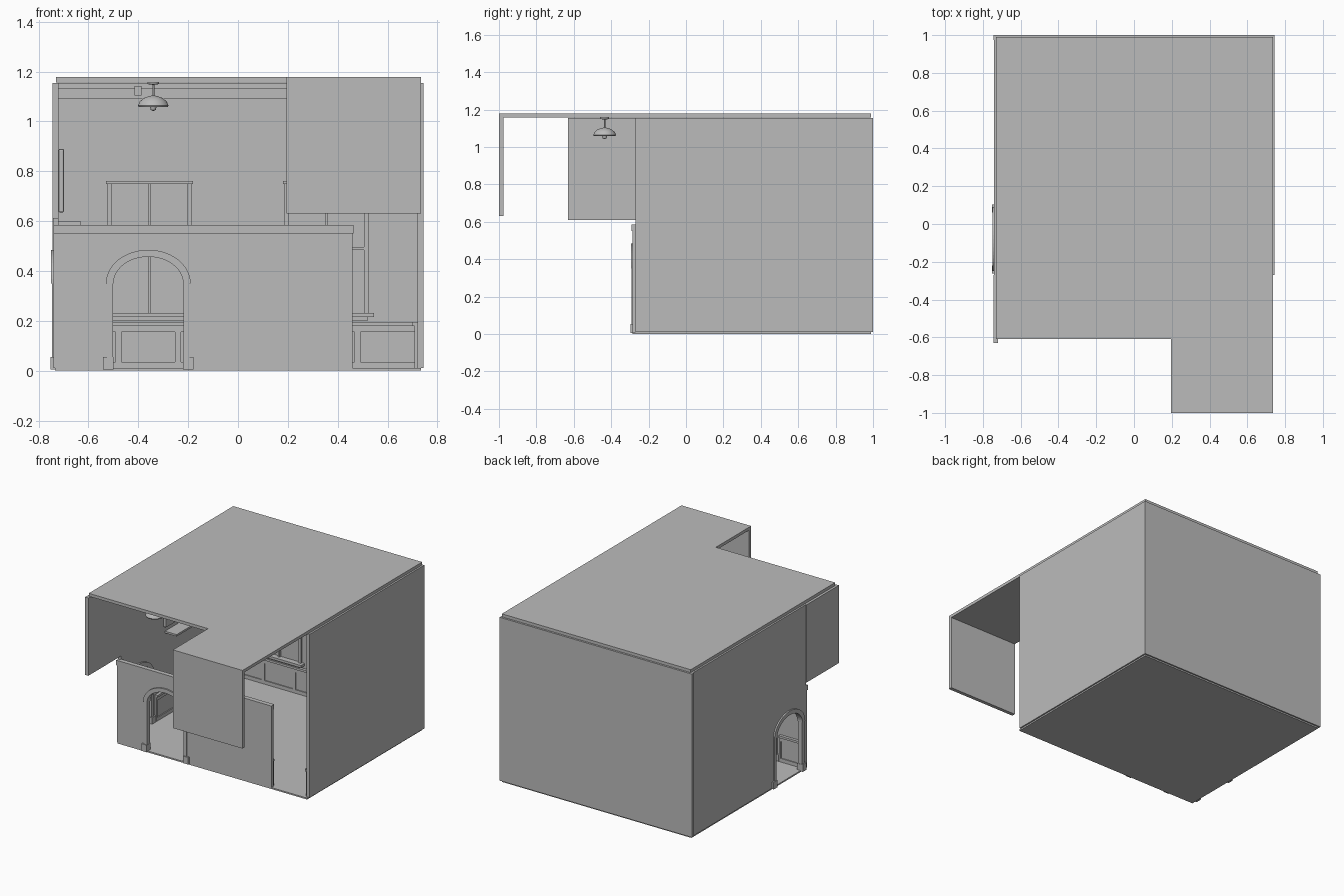
import bpy, bmesh, math
from mathutils import Matrix, Vector

if "Cube" in bpy.data.objects:
    bpy.data.objects.remove(bpy.data.objects["Cube"], do_unlink=True)

grey = bpy.data.materials.new("plain_grey")
grey.use_nodes = True
GREY = (0.5, 0.5, 0.5, 1)
grey.diffuse_color = GREY
grey.node_tree.nodes["Principled BSDF"].inputs["Base Color"].default_value = GREY


def finish(name, bm):
    bmesh.ops.recalc_face_normals(bm, faces=bm.faces)
    me = bpy.data.meshes.new(name)
    bm.to_mesh(me)
    bm.free()
    me.materials.append(grey)
    ob = bpy.data.objects.new(name, me)
    bpy.context.collection.objects.link(ob)
    return ob


def add_box(bm, a, b):
    size = [abs(q - p) for p, q in zip(a, b)]
    mid = [(p + q) / 2 for p, q in zip(a, b)]
    m = Matrix.Translation(mid) @ Matrix.Diagonal((*size, 1))
    bmesh.ops.create_cube(bm, size=1, matrix=m)


def box(name, a, b):
    bm = bmesh.new()
    add_box(bm, a, b)
    return finish(name, bm)


# Inner wall surfaces: u runs along the wall, d points into the room
WALLS = {
    "back": lambda u, d, z: (u, 0.975 - d, z),
    "front": lambda u, d, z: (u, -0.265 + d, z),
    "left": lambda u, d, z: (-0.72 + d, u, z),
    "right": lambda u, d, z: (0.72 - d, u, z),
}


def wall_boxes(name, wall, parts):
    """Boxes given as (u0, u1, z0, z1, depth) on the inside of a wall."""
    bm = bmesh.new()
    to = WALLS[wall]
    for u0, u1, z0, z1, d in parts:
        add_box(bm, to(u0, 0, z0), to(u1, d, z1))
    return finish(name, bm)


def prism(name, wall, outline, d0, d1):
    """Outline in (u, z) extruded through the wall from depth d0 to d1."""
    bm = bmesh.new()
    to = WALLS[wall]
    face = bm.faces.new([bm.verts.new(to(u, d0, z)) for u, z in outline])
    ext = bmesh.ops.extrude_face_region(bm, geom=[face])
    shift = Vector(to(0, d1, 0)) - Vector(to(0, d0, 0))
    bmesh.ops.translate(bm, vec=shift, verts=[v for v in ext["geom"] if isinstance(v, bmesh.types.BMVert)])
    return finish(name, bm)


SPRING, FLOOR = 0.35, 0.01


def arch(c, half, rise, base):
    """Arch line from the left foot over the top to the right foot."""
    pts = [(c - half, base)]
    for i in range(25):
        t = math.pi * (1 - i / 24)
        pts.append((c + half * math.cos(t), SPRING + rise * math.sin(t)))
    return pts + [(c + half, base)]


def arched_wall(wall, u0, u1, top, c, thick):
    hole = arch(c, 0.145, 0.11, FLOOR)
    prism(wall + "_wall_lower", wall, [(u0, FLOOR)] + hole + [(u1, FLOOR), (u1, top), (u0, top)], 0, -thick)
    # Trim around the opening, thicker on the arch than on the jambs
    ring = arch(c, 0.17, 0.135, SPRING) + arch(c, 0.14, 0.107, SPRING)[::-1]
    prism(wall + "_arch_trim", wall, ring, 0.01, -thick - 0.01)
    bm = bmesh.new()
    to = WALLS[wall]
    for s in (-1, 1):
        add_box(bm, to(c + s * 0.142, 0.006, FLOOR), to(c + s * 0.165, -thick - 0.006, SPRING))
        add_box(bm, to(c + s * 0.14, 0.012, 0.005), to(c + s * 0.182, -thick - 0.012, 0.055))
    finish(wall + "_arch_jambs", bm)


def wainscot(name, wall, u0, u1, count):
    parts = [(u0, u1, FLOOR, 0.035, 0.012), (u0, u1, 0.155, 0.18, 0.012),
             (u0, u1, 0.18, 0.195, 0.02), (u0, u1, FLOOR, 0.18, 0.005)]
    step = (u1 - u0) / count
    for i in range(count + 1):
        u = u0 + i * step
        parts.append((max(u0, u - 0.012), min(u1, u + 0.012), 0.035, 0.155, 0.012))
    wall_boxes(name, wall, parts)


# Shell: floor, walls, roof and hanging panels
box("floor", (-0.735, -0.285, 0), (0.735, 0.99, FLOOR))
box("back_wall", (-0.745, 0.975, FLOOR), (0.745, 1, 1.155))
box("right_wall", (0.72, -0.27, FLOOR), (0.745, 0.975, 1.155))
box("left_wall_upper", (-0.74, -0.27, 0.55), (-0.72, 0.975, 1.155))
box("left_front_panel", (-0.745, -0.63, 0.61), (-0.72, -0.27, 1.155))
box("front_hanging_panel", (0.195, -1, 0.63), (0.735, -0.975, 1.157))
roof = [(-0.73, -0.61), (0.195, -0.61), (0.195, -1), (0.735, -1), (0.735, 0.99), (-0.73, 0.99)]
bm = bmesh.new()
face = bm.faces.new([bm.verts.new((x, y, 1.157)) for x, y in roof])
ext = bmesh.ops.extrude_face_region(bm, geom=[face])
bmesh.ops.translate(bm, vec=(0, 0, 0.021), verts=[v for v in ext["geom"] if isinstance(v, bmesh.types.BMVert)])
finish("roof", bm)

arched_wall("front", -0.74, 0.46, 0.55, -0.36, 0.02)
arched_wall("left", -0.265, 0.975, 0.55, -0.08, 0.02)
box("front_wall_cap", (-0.74, -0.292, 0.55), (0.463, -0.26, 0.585))

# Panelling along the inside of the walls
wainscot("back_wainscot", "back", -0.72, 0.72, 6)
wainscot("right_wainscot", "right", -0.26, 0.96, 5)
wainscot("left_wainscot", "left", 0.11, 0.96, 4)
wainscot("front_wainscot_short", "front", -0.72, -0.545, 1)
wainscot("front_wainscot_long", "front", -0.175, 0.455, 3)

# Blind windows on the back wall
for side, c in (("left", -0.355), ("right", 0.355)):
    parts = [(c - 0.19, c + 0.19, 0.215, 0.232, 0.04), (c - 0.165, c + 0.165, 0.2, 0.215, 0.02),
             (c - 0.175, c + 0.175, 0.75, 0.762, 0.025), (c - 0.165, c + 0.165, 0.485, 0.497, 0.015)]
    for u, w in ((-0.16, 0.01), (0, 0.006), (0.16, 0.01)):
        parts.append((c + u - w, c + u + w, 0.23, 0.755, 0.015))
    wall_boxes(side + "_window_frame", "back", parts)

# Upper moulding and small bracket
wall_boxes("picture_rail", "back", [(-0.72, 0.72, 1.09, 1.135, 0.015)])
wall_boxes("bracket", "back", [(-0.415, -0.387, 1.105, 1.143, 0.04)])

# Shelf and slim board on the left wall
wall_boxes("left_shelf", "left", [(0.22, 0.44, 0.585, 0.598, 0.09)])
board = wall_boxes("left_wall_board", "left", [(0.2, 0.46, 0.635, 0.89, 0.022)])
bevel = board.modifiers.new("Bevel", "BEVEL")
bevel.width, bevel.segments = 0.006, 2

# Pendant lamp: shade, stem, rose and bulb as one turned profile
profile = [(0, 1.042), (0.01, 1.046), (0.013, 1.058), (0.058, 1.058), (0.061, 1.064),
           (0.054, 1.08), (0.038, 1.094), (0.016, 1.102), (0.004, 1.104),
           (0.004, 1.147), (0.024, 1.15), (0.024, 1.157), (0, 1.157)]
bm = bmesh.new()
verts = [bm.verts.new((r, 0, z)) for r, z in profile]
edges = [bm.edges.new(pair) for pair in zip(verts, verts[1:])]
bmesh.ops.spin(bm, geom=verts + edges, cent=(0, 0, 0), axis=(0, 0, 1), angle=math.tau, steps=32)
bmesh.ops.remove_doubles(bm, verts=bm.verts, dist=0.0002)
lamp = finish("pendant_lamp", bm)
lamp.location = (-0.34, -0.435, 0)
bpy.ops.object.select_all(action="DESELECT")
lamp.select_set(True)
bpy.context.view_layer.objects.active = lamp
bpy.ops.object.shade_smooth_by_angle(angle=math.radians(35))
